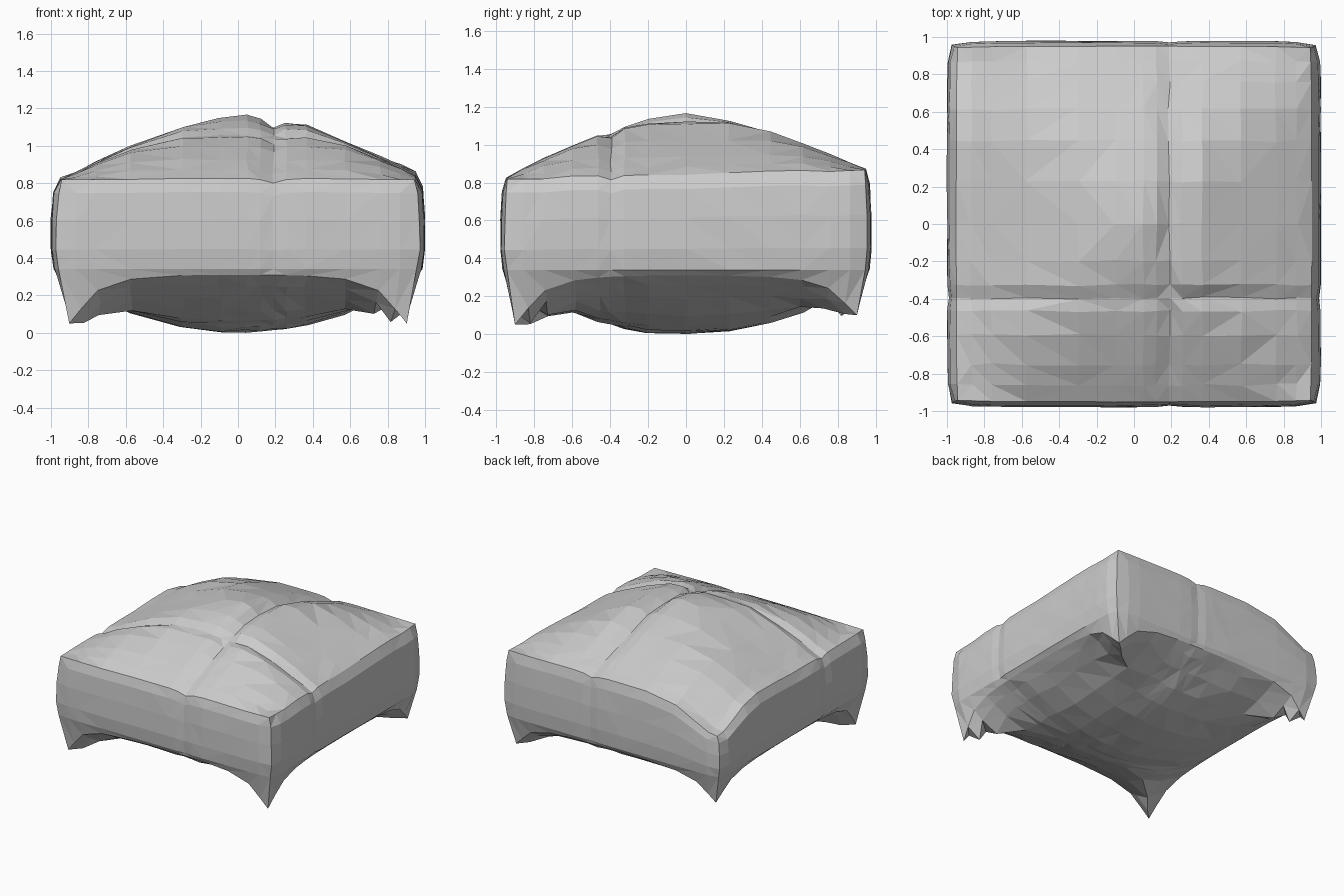
import bpy, bmesh, math, random

random.seed(4)
if "Cube" in bpy.data.objects:
    bpy.data.objects.remove(bpy.data.objects["Cube"], do_unlink=True)

# Grid lines, crowded around the two creases and the corners
XS = [-.96, -.88, -.77, -.58, -.3, -.1, .05, .12, .19, .26, .37, .58, .77, .88, .96]
YS = [-.96, -.87, -.76, -.6, -.47, -.4, -.33, -.2, 0, .23, .45, .62, .77, .88, .96]
CREASE_X, CREASE_Y = .19, -.4
NX, NY = len(XS), len(YS)


def jitter(amount):
    return random.uniform(-amount, amount)


def bump(d, width):
    return math.exp(-(d / width) ** 2)


def creases(x, y):
    # The crossing crease fades out beside the crown
    across = bump(y - CREASE_Y, .05) * (1 - .6 * bump(x + .1, .25))
    return max(bump(x - CREASE_X, .06), across)


def top_height(x, y):
    # Four-sided dome, pressed in along the creases, with one drooping corner
    u, v = abs(x - .03) / .97, abs(y) / .97
    r = min(1, (u ** 6 + v ** 6) ** (1 / 6))
    edge = .82 + .05 * max(0, y)
    z = edge + (1.165 - edge) * (1 - r ** 1.5)
    z += .02 * bump(x - .37, .1) * bump(y - .1, .4)
    z -= .2 * bump(x + .96, .3) * bump(y - .96, .3)
    return z - .05 * creases(x, y) * (1 - .5 * r)


def foot(x, y):
    # 1 at the corners, fading along the rim and spreading inward
    u, v = min(1, abs(x) / .86), min(1, abs(y) / .86)
    near = min(u, v)
    apart = abs(abs(x) - abs(y))
    return math.exp(-(apart / (.17 + .3 * (1 - near))) ** 1.4) * near ** 2


def bottom_height(x, y):
    # Sagging belly with a blunt foot at each corner
    u, v = min(1, abs(x) / .96), min(1, abs(y) / .96)
    belly = .31 - .31 * (1 - u ** 2.2) * (1 - v ** 2.2)
    tip = .05 if y < 0 else .1
    return belly + (tip - belly) * foot(x, y)


bm = bmesh.new()


def sheet(height, rough, shrink):
    # Height field over the grid lines; shrink pulls the corners inward
    rows = []
    for j, y in enumerate(YS):
        row = []
        for i, x in enumerate(XS):
            rim = i in (0, NX - 1) or j in (0, NY - 1)
            k = .99 - shrink * foot(x, y)
            a = 0 if rim else rough
            z = max(0, height(x, y) + jitter(a * .6))
            row.append(bm.verts.new((x * k + jitter(a), y * k + jitter(a), z)))
        rows.append(row)
    for j in range(NY - 1):
        for i in range(NX - 1):
            bm.faces.new((rows[j][i], rows[j][i + 1], rows[j + 1][i + 1], rows[j + 1][i]))
    return rows


def rim_of(rows):
    return (rows[0][:-1] + [r[-1] for r in rows[:-1]]
            + rows[-1][:0:-1] + [r[0] for r in rows[:0:-1]])


top_rim = rim_of(sheet(top_height, .006, .008))
bottom_rim = rim_of(sheet(bottom_height, .012, .05))

# Bulging side walls between the two rims
LOW = .34
rings = [top_rim]
for rise, out in ((.85, .028), (.55, .04), (.22, .04), (0, .025)):
    ring = []
    for v in top_rim:
        x, y, z = v.co
        on_x, on_y = abs(x) > .93, abs(y) > .93
        k = out - .012 * creases(x, y) + jitter(.003)
        if on_x and on_y:
            k -= .02
        px = x + math.copysign(k + .009, x) * on_x
        py = y + math.copysign(k * .7, y) * on_y
        ring.append(bm.verts.new((px, py, LOW + (z - LOW) * rise)))
    rings.append(ring)
rings.append(bottom_rim)
for upper, lower in zip(rings, rings[1:]):
    for i in range(len(upper)):
        n = (i + 1) % len(upper)
        bm.faces.new((upper[i], lower[i], lower[n], upper[n]))

bmesh.ops.triangulate(bm, faces=bm.faces[:])
bmesh.ops.recalc_face_normals(bm, faces=bm.faces[:])
mesh = bpy.data.meshes.new("cushion")
bm.to_mesh(mesh)
bm.free()
cushion = bpy.data.objects.new("cushion", mesh)
bpy.context.collection.objects.link(cushion)

# Plain grey material
grey = bpy.data.materials.new("plain grey")
grey.use_nodes = True
colour = (.6, .6, .6, 1)
grey.diffuse_color = colour
grey.node_tree.nodes["Principled BSDF"].inputs["Base Color"].default_value = colour
mesh.materials.append(grey)
